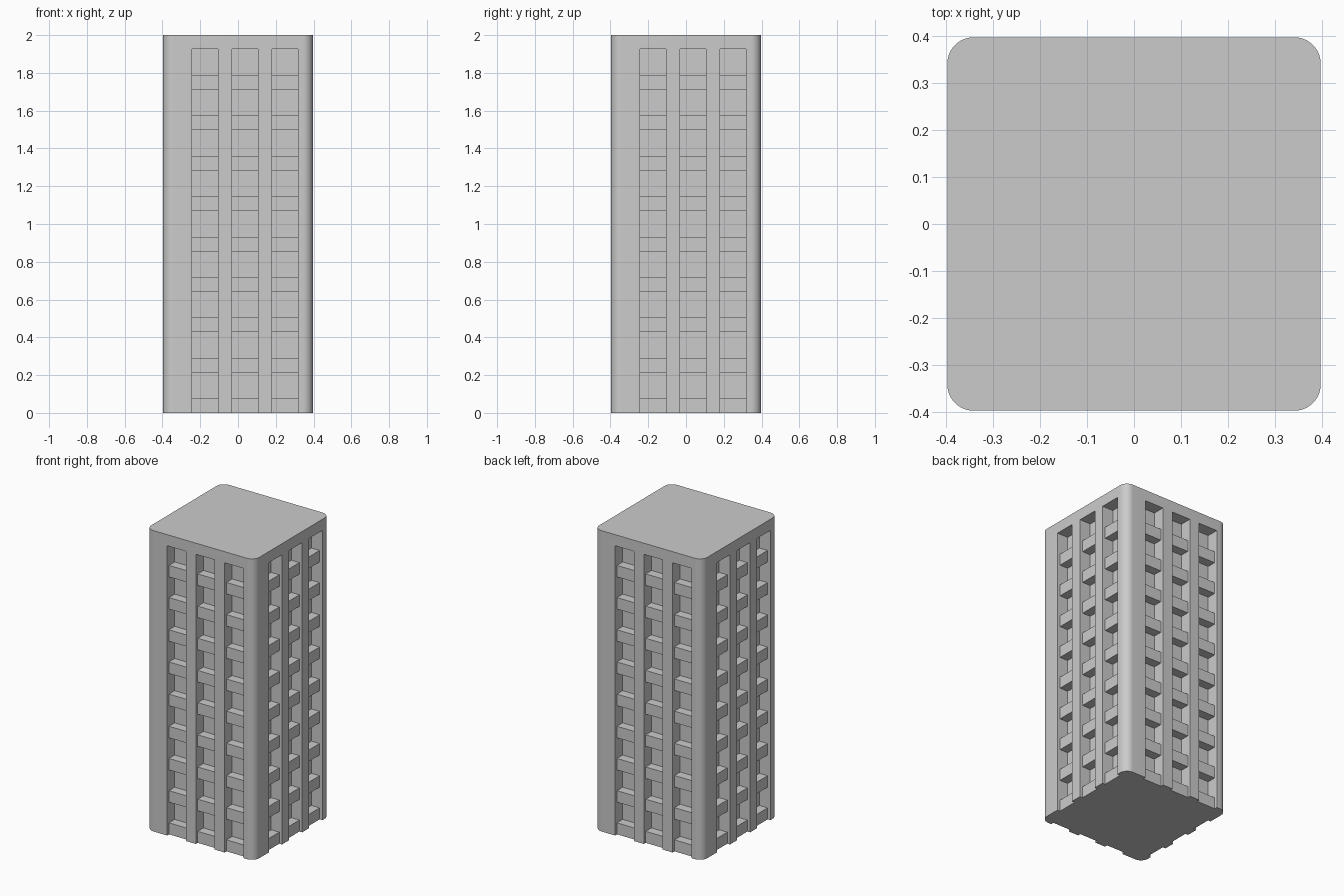
import bpy, bmesh
from math import pi, cos, sin
from mathutils import Matrix, Vector

if "Cube" in bpy.data.objects:
    bpy.data.objects.remove(bpy.data.objects["Cube"])

HALF, HEIGHT, RADIUS = 0.3975, 2.0, 0.055
COLUMNS = [-0.1745, 0.037, 0.2485]      # window column centres along each face
WIDTH, SLOT_TOP = 0.138, 1.926
SLOT_DEPTH, PANEL_INSET = 0.08, 0.02
FLOORS, PITCH, PANEL_H = 9, 0.2139, 0.0765


def add_box(bm, lo, hi, turn):
    lo, hi = Vector(lo), Vector(hi)
    size = hi - lo
    m = (Matrix.Rotation(turn, 4, 'Z') @ Matrix.Translation((lo + hi) / 2)
         @ Matrix.Diagonal((*size, 1)))
    bmesh.ops.create_cube(bm, size=1, matrix=m)


def finish(bm, name):
    bmesh.ops.recalc_face_normals(bm, faces=bm.faces)
    mesh = bpy.data.meshes.new(name)
    bm.to_mesh(mesh)
    bm.free()
    obj = bpy.data.objects.new(name, mesh)
    bpy.context.collection.objects.link(obj)
    return obj


# Tower: rounded square extruded to full height
bm = bmesh.new()
c, steps = HALF - RADIUS, 10
verts = []
for q, (sx, sy) in enumerate([(1, 1), (-1, 1), (-1, -1), (1, -1)]):
    for i in range(steps + 1):
        a = (q + i / steps) * pi / 2
        verts.append(bm.verts.new((sx * c + RADIUS * cos(a), sy * c + RADIUS * sin(a), 0)))
base = bm.faces.new(verts)
top = bmesh.ops.extrude_face_region(bm, geom=[base], use_keep_orig=True)
bmesh.ops.translate(bm, vec=(0, 0, HEIGHT),
                    verts=[v for v in top['geom'] if isinstance(v, bmesh.types.BMVert)])
tower = finish(bm, "tower")

# Slot cutters and floor panels, repeated by quarter turns
cut_bm, panel_bm = bmesh.new(), bmesh.new()
for side in range(4):
    turn = side * pi / 2
    for x in COLUMNS:
        x0, x1 = x - WIDTH / 2, x + WIDTH / 2
        add_box(cut_bm, (x0, -HALF - 0.1, -0.1), (x1, -HALF + SLOT_DEPTH, SLOT_TOP), turn)
        for f in range(FLOORS):
            z = f * PITCH
            add_box(panel_bm, (x0, -HALF + PANEL_INSET, z),
                    (x1, -HALF + SLOT_DEPTH, z + PANEL_H), turn)
cutter = finish(cut_bm, "slot_cutter")
cutter.hide_render = True
panels = finish(panel_bm, "floor_panels")

# Cut the slots, then smooth only the rounded corners
mod = tower.modifiers.new("slots", 'BOOLEAN')
mod.operation, mod.solver, mod.object = 'DIFFERENCE', 'EXACT', cutter
bpy.context.view_layer.objects.active = tower
tower.select_set(True)
bpy.ops.object.modifier_apply(modifier=mod.name)
bpy.data.objects.remove(cutter)
bpy.ops.object.shade_smooth_by_angle(angle=pi / 6)
